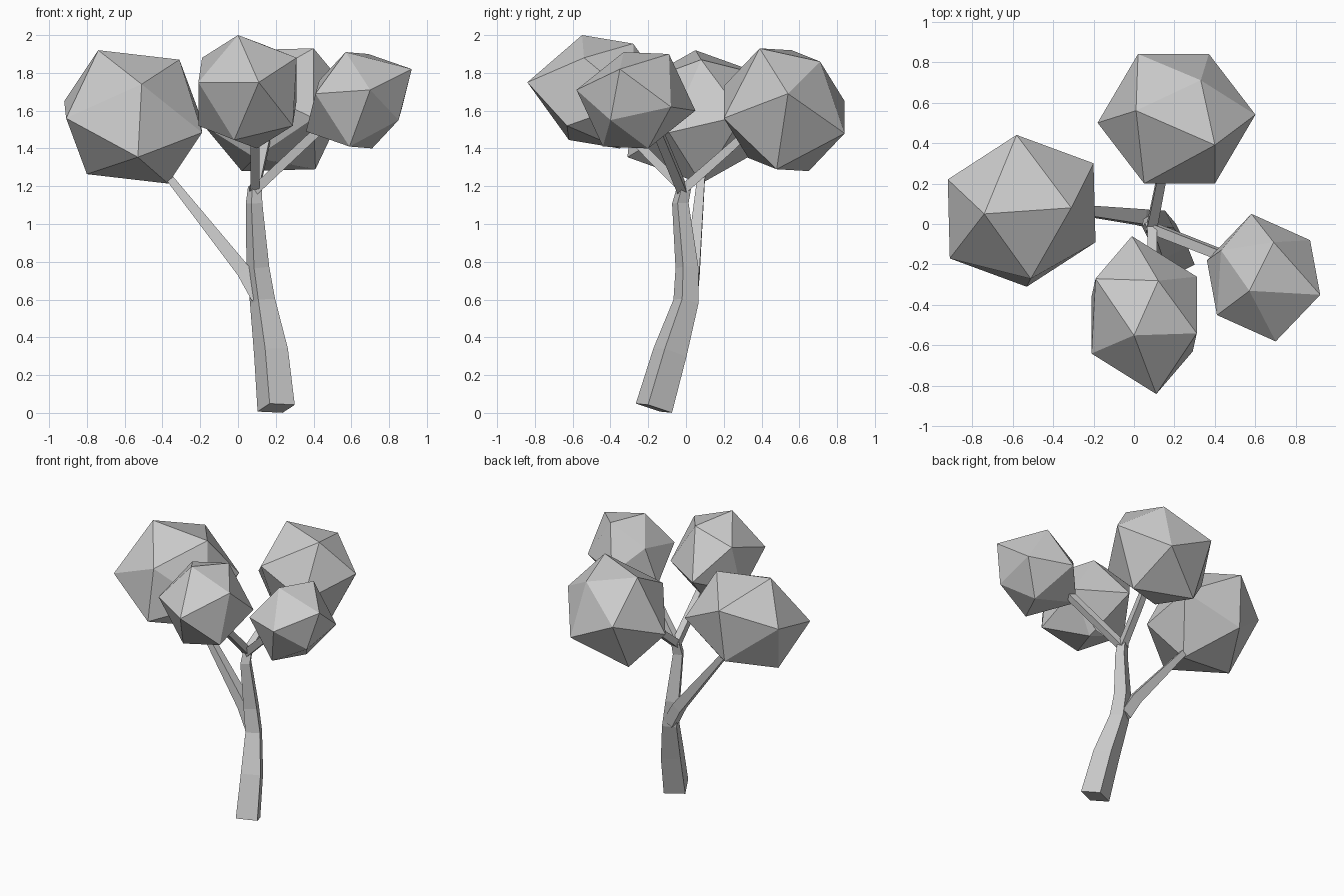
import bpy, bmesh
from mathutils import Vector

cube = bpy.data.objects.get("Cube")
if cube:
    bpy.data.objects.remove(cube)

grey = bpy.data.materials.new("plain_grey")
grey.use_nodes = True
grey.diffuse_color = (0.6, 0.6, 0.6, 1)
grey.node_tree.nodes["Principled BSDF"].inputs["Base Color"].default_value = grey.diffuse_color


def finish(bm, name):
    bmesh.ops.recalc_face_normals(bm, faces=bm.faces)
    mesh = bpy.data.meshes.new(name)
    bm.to_mesh(mesh)
    bm.free()
    mesh.materials.append(grey)
    obj = bpy.data.objects.new(name, mesh)
    bpy.context.collection.objects.link(obj)


def limb(name, path, side=Vector((0.89, 0.45, 0))):
    """Square tapering tube; path holds (x, y, z, thickness)."""
    bm = bmesh.new()
    pts = [Vector(p[:3]) for p in path]
    rings = []
    for i, p in enumerate(pts):
        along = (pts[min(i + 1, len(pts) - 1)] - pts[max(i - 1, 0)]).normalized()
        u = (side - along * side.dot(along)).normalized()
        v = along.cross(u)
        h = path[i][3] / 2
        rings.append([bm.verts.new(p + h * (a * u + b * v))
                      for a, b in ((-1, -1), (1, -1), (1, 1), (-1, 1))])
    for low, high in zip(rings, rings[1:]):
        for k in range(4):
            n = (k + 1) % 4
            bm.faces.new((low[k], low[n], high[n], high[k]))
    bm.faces.new(rings[0])
    bm.faces.new(rings[-1])
    finish(bm, name)


def foliage(name, centre, crown):
    """Uneven icosahedron: a peak and its ring of five, mirrored through the centre."""
    bm = bmesh.new()
    for p in crown:
        bm.verts.new(p)
        bm.verts.new(2 * Vector(centre) - Vector(p))
    bmesh.ops.convex_hull(bm, input=bm.verts)
    finish(bm, name)


# Trunk
limb("trunk", [(0.202, -0.17, 0.025, 0.148), (0.175, -0.085, 0.32, 0.135),
               (0.13, 0, 0.59, 0.1), (0.105, 0.005, 0.77, 0.09),
               (0.085, -0.03, 1.11, 0.065), (0.09, -0.008, 1.2, 0.055)])

# Branches
limb("right_branch", [(0.11, 0.02, 0.61, 0.08), (0.03, 0.035, 0.75, 0.075),
                      (-0.36, 0.08, 1.24, 0.04), (-0.45, 0.08, 1.37, 0.035)], Vector((0, 1, 0)))
limb("front_branch", [(0.09, 0, 1.17, 0.05), (0.09, -0.25, 1.42, 0.045),
                      (0.085, -0.31, 1.5, 0.04)], Vector((1, 0, 0)))
limb("back_branch", [(0.085, -0.03, 1.17, 0.05), (0.135, 0.22, 1.39, 0.045),
                     (0.16, 0.33, 1.49, 0.04)], Vector((1, 0, 0)))
limb("left_branch", [(0.09, -0.02, 1.18, 0.05), (0.41, -0.145, 1.48, 0.048),
                     (0.5, -0.18, 1.57, 0.045)], Vector((0, 1, 0)))

# Foliage clumps
foliage("right_foliage", (-0.555, 0.065, 1.567),
        [(-0.74, 0.05, 1.92), (-0.31, 0.08, 1.87), (-0.51, -0.27, 1.74),
         (-0.91, -0.17, 1.56), (-0.92, 0.22, 1.65), (-0.58, 0.44, 1.78)])
foliage("front_foliage", (0.05, -0.45, 1.70),
        [(0, -0.55, 2), (0.12, -0.28, 1.955), (0.31, -0.54, 1.88),
         (0.11, -0.84, 1.75), (-0.21, -0.64, 1.75), (-0.19, -0.27, 1.88)])
foliage("back_foliage", (0.21, 0.52, 1.605),
        [(0.4, 0.39, 1.93), (0.01, 0.56, 1.92), (0.33, 0.71, 1.86),
         (0.6, 0.54, 1.69), (0.4, 0.2, 1.56), (0.05, 0.2, 1.73)])
foliage("left_foliage", (0.64, -0.265, 1.655),
        [(0.57, -0.33, 1.91), (0.69, -0.09, 1.9), (0.92, -0.35, 1.82),
         (0.7, -0.58, 1.71), (0.41, -0.45, 1.69), (0.43, -0.13, 1.76)])
